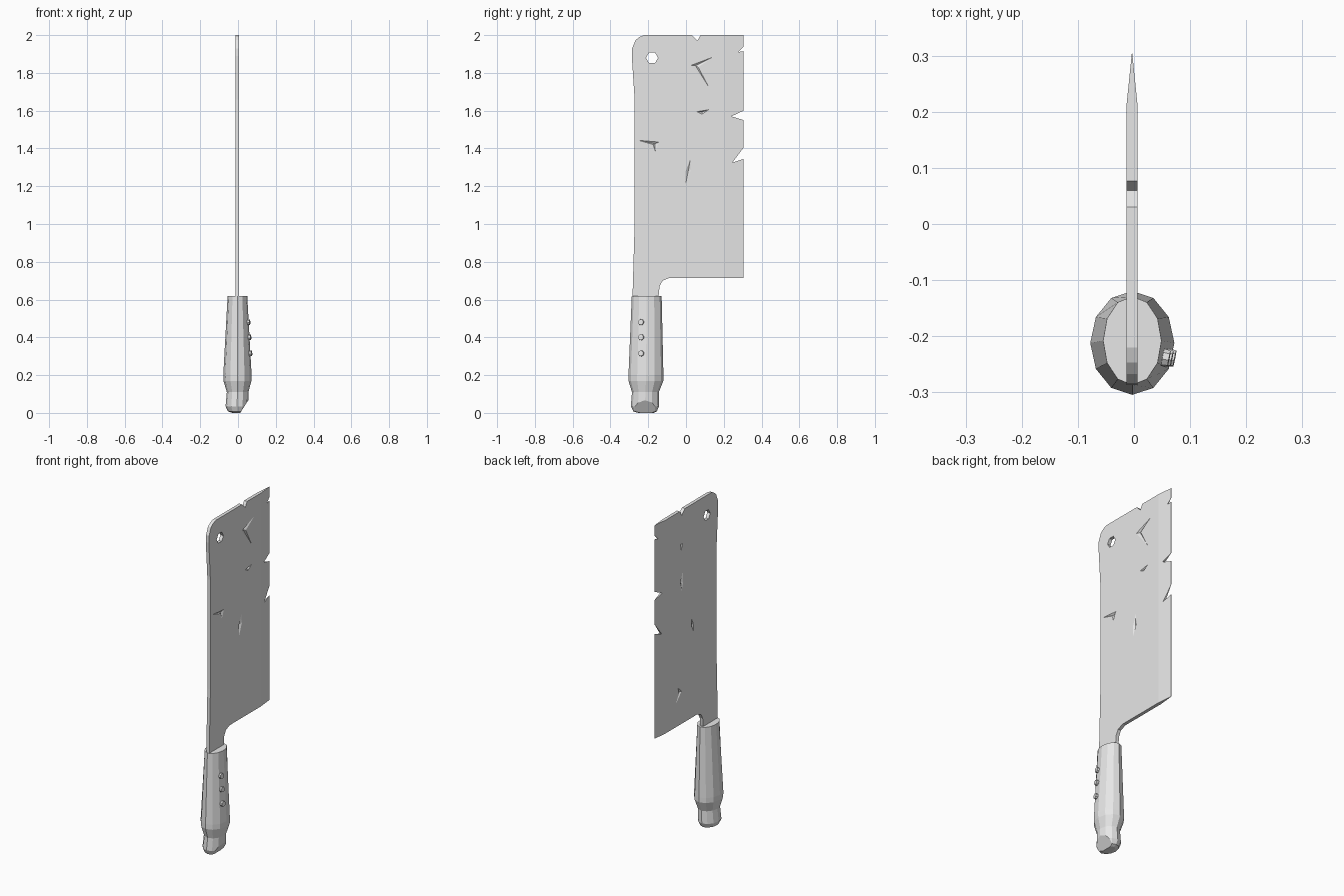
import bpy
import bmesh
from math import cos, sin, pi
from mathutils import Vector, Matrix

if "Cube" in bpy.data.objects:
    bpy.data.objects.remove(bpy.data.objects["Cube"], do_unlink=True)

MID = -0.0035       # x of the blade's middle plane
HALF = 0.01         # half the blade thickness

steel = bpy.data.materials.new("plain grey")
steel.use_nodes = True
steel.diffuse_color = (0.8, 0.8, 0.8, 1)
steel.node_tree.nodes["Principled BSDF"].inputs["Base Color"].default_value = (0.8, 0.8, 0.8, 1)


def finish(name, bm):
    bmesh.ops.recalc_face_normals(bm, faces=bm.faces)
    mesh = bpy.data.meshes.new(name)
    bm.to_mesh(mesh)
    bm.free()
    mesh.materials.append(steel)
    obj = bpy.data.objects.new(name, mesh)
    bpy.context.collection.objects.link(obj)
    return obj


def prism(name, points, shift):
    """Close a solid between a polygon and its copy moved by shift."""
    bm = bmesh.new()
    face = bm.faces.new([bm.verts.new(p) for p in points])
    new = bmesh.ops.extrude_face_region(bm, geom=[face], use_keep_orig=True)
    bmesh.ops.translate(bm, vec=shift, verts=[g for g in new["geom"] if isinstance(g, bmesh.types.BMVert)])
    return finish(name, bm)


def gash_cutter(name, side, outline, apex):
    """Shallow pyramid whose base floats just outside one blade face."""
    bm = bmesh.new()
    base = [bm.verts.new((MID + side * (HALF + 0.001), y, z)) for y, z in outline]
    tip = bm.verts.new((MID + side * 0.002, *apex))
    bm.faces.new(base)
    for a, b in zip(base, base[1:] + base[:1]):
        bm.faces.new((a, b, tip))
    return finish(name, bm)


def carve(obj, cutter, operation):
    mod = obj.modifiers.new("carve", 'BOOLEAN')
    mod.operation = operation
    mod.solver = 'EXACT'
    mod.object = cutter
    depsgraph = bpy.context.evaluated_depsgraph_get()
    mesh = bpy.data.meshes.new_from_object(obj.evaluated_get(depsgraph))
    obj.modifiers.clear()
    obj.data = mesh
    bpy.data.objects.remove(cutter, do_unlink=True)


# Blade outline with its chipped top and cutting edge
outline = [
    (-.283, .58), (-.283, .62), (-.272, 1.0), (-.272, 1.66), (-.287, 1.89),
    (-.285, 1.93), (-.267, 1.973), (-.247, 1.99), (-.22, 2), (.03, 2),
    (.06, 1.97), (.077, 2), (.305, 2), (.305, 1.94), (.275, 1.91),
    (.305, 1.915), (.305, 1.6), (.24, 1.57), (.305, 1.55), (.305, 1.405),
    (.245, 1.325), (.305, 1.345), (.305, .715), (-.087, .715), (-.124, .70),
    (-.14, .67), (-.145, .62), (-.145, .58)]
blade = prism("blade", [(-.05, y, z) for y, z in outline], (.1, 0, 0))

# Sharpened wedge section
section = [(-HALF, -.5), (HALF, -.5), (HALF, .21), (0, .308), (-HALF, .21)]
wedge = prism("wedge_cutter", [(MID + x, y, 0) for x, y in section], (0, 0, 3))
carve(blade, wedge, 'INTERSECT')

# Hanging hole
hexagon = [(-.1, -.18 + .032 * cos(i * pi / 3), 1.88 + .032 * sin(i * pi / 3)) for i in range(6)]
carve(blade, prism("hole_cutter", hexagon, (.2, 0, 0)), 'DIFFERENCE')

# Battle gashes: side, outline, deepest point
gashes = [
    (1, [(.024, 1.84), (.156, 1.89), (.066, 1.83), (.13, 1.71)], (.05, 1.838)),
    (1, [(.055, 1.595), (.125, 1.607), (.085, 1.58)], (.085, 1.592)),
    (1, [(-.262, 1.445), (-.14, 1.435), (-.162, 1.38), (-.175, 1.42)], (-.165, 1.425)),
    (1, [(.024, 1.35), (.03, 1.29), (-.003, 1.205), (-.003, 1.28)], (.012, 1.28)),
    (-1, [(.075, 1.81), (.05, 1.80), (.065, 1.76)], (.064, 1.79)),
    (-1, [(.05, 1.64), (.075, 1.56), (.06, 1.51), (.045, 1.56)], (.06, 1.57)),
    (-1, [(-.03, 1.32), (-.03, 1.26), (-.055, 1.22), (-.05, 1.28)], (-.042, 1.27)),
    (-1, [(.1, .95), (.06, .91), (.12, .85), (.085, .91)], (.078, .911)),
]
for side, shape, apex in gashes:
    carve(blade, gash_cutter("gash_cutter", side, shape, apex), 'DIFFERENCE')

# Twelve-sided grip: centre x, centre y, half width, half depth, height
SIDES = 12
rings = [(-.003, -.208, .052, .079, .62), (-.003, -.212, .075, .0925, .20),
         (-.003, -.212, .074, .0925, .17), (-.002, -.215, .057, .071, .11),
         (-.006, -.217, .060, .075, .035), (-.006, -.217, .047, .062, .008),
         (-.004, -.212, .025, .04, 0)]
bm = bmesh.new()
loops = []
for cx, cy, rx, ry, z in rings:
    angles = [2 * pi * i / SIDES for i in range(SIDES)]
    loops.append([bm.verts.new((cx + rx * cos(a), cy + ry * sin(a), z)) for a in angles])
for low, high in zip(loops, loops[1:]):
    for i in range(SIDES):
        j = (i + 1) % SIDES
        bm.faces.new((low[i], low[j], high[j], high[i]))
bm.faces.new(loops[0])
bm.faces.new(loops[-1])

# Slanted chop at the butt
cut = bmesh.ops.bisect_plane(bm, geom=bm.verts[:] + bm.edges[:] + bm.faces[:],
                             plane_co=(.05, 0, .06), plane_no=(.055, 0, -.035), clear_outer=True)
bmesh.ops.holes_fill(bm, edges=[e for e in bm.edges if e.is_boundary], sides=0)
finish("handle", bm)

# Rivets on the left side of the grip
axis = Vector((1, -.2, .05)).normalized()
for number, (x, z) in enumerate([(.052, .48), (.057, .40), (.062, .315)], 1):
    bm = bmesh.new()
    bmesh.ops.create_cone(bm, cap_ends=True, segments=8, radius1=.018, radius2=.015, depth=.03)
    turn = Vector((0, 0, 1)).rotation_difference(axis).to_matrix().to_4x4()
    bmesh.ops.transform(bm, matrix=Matrix.Translation((x - .004, -.237, z)) @ turn, verts=bm.verts)
    finish(f"rivet_{number}", bm)
